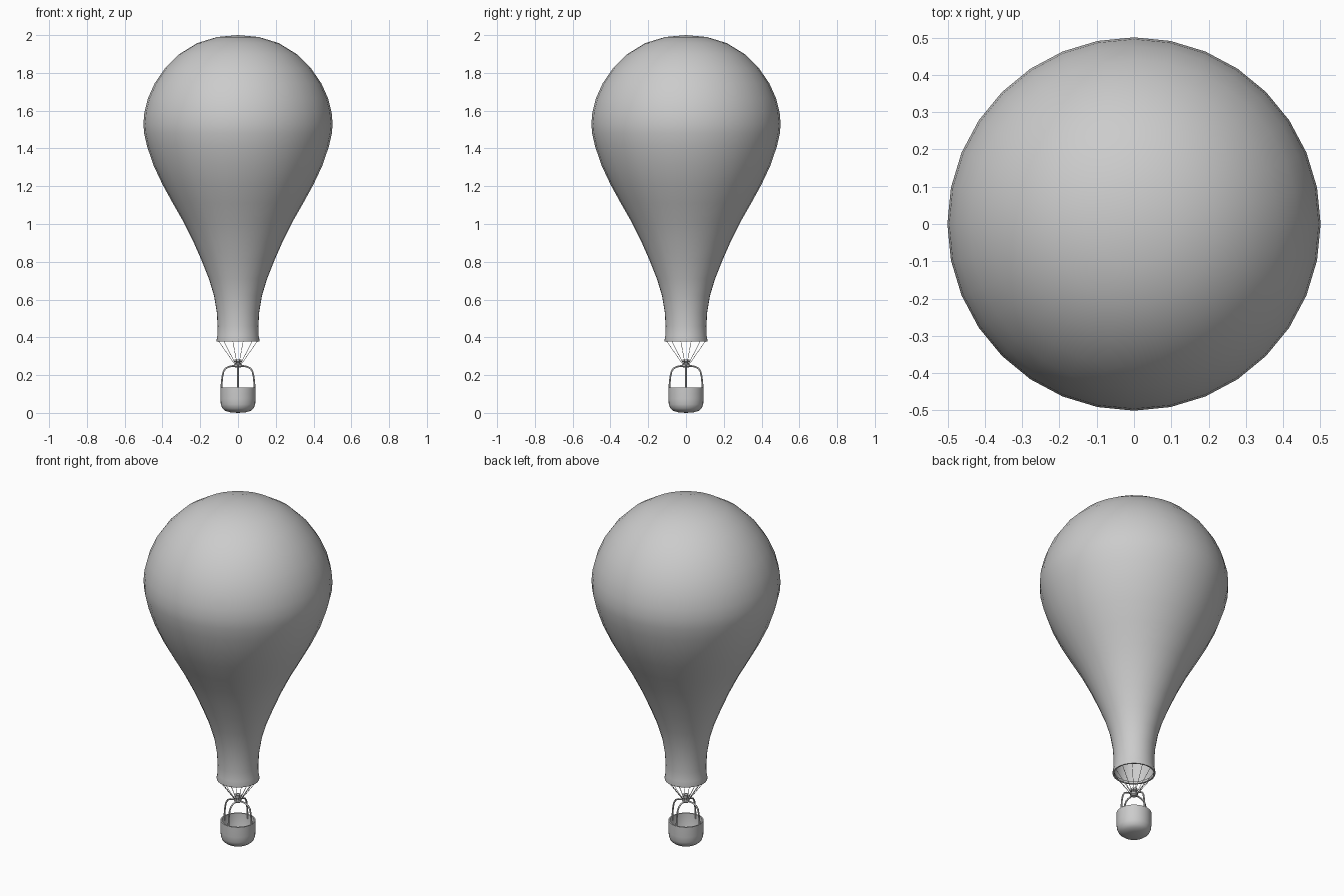
import bpy, bmesh, math
from mathutils import Vector

if "Cube" in bpy.data.objects:
    bpy.data.objects.remove(bpy.data.objects["Cube"])


def finish(name, bm, angle=60):
    bmesh.ops.remove_doubles(bm, verts=bm.verts, dist=1e-5)
    mesh = bpy.data.meshes.new(name)
    bm.to_mesh(mesh)
    bm.free()
    ob = bpy.data.objects.new(name, mesh)
    bpy.context.collection.objects.link(ob)
    bpy.ops.object.select_all(action='DESELECT')
    ob.select_set(True)
    bpy.context.view_layer.objects.active = ob
    bpy.ops.object.shade_smooth_by_angle(angle=math.radians(angle))
    return ob


def lathe(name, profile, sides=32, angle=60):
    """Revolve an (r, z) profile, listed bottom to top on the outside."""
    bm = bmesh.new()
    vs = [bm.verts.new((r, 0, z)) for r, z in profile]
    es = [bm.edges.new(p) for p in zip(vs, vs[1:])]
    bmesh.ops.spin(bm, geom=vs + es, cent=(0, 0, 0), axis=(0, 0, 1),
                   angle=2 * math.pi, steps=sides)
    bmesh.ops.remove_doubles(bm, verts=bm.verts, dist=1e-5)
    bmesh.ops.recalc_face_normals(bm, faces=bm.faces)
    return finish(name, bm, angle)


def tubes(name, path, radius, count, offset, sides=8):
    """Sweep a round tube along an (r, z) path and repeat it about z."""
    bm = bmesh.new()
    for k in range(count):
        a = offset + 2 * math.pi * k / count
        out, side = Vector((math.cos(a), math.sin(a), 0)), Vector((-math.sin(a), math.cos(a), 0))
        rings = []
        for i, (r, z) in enumerate(path):
            p0, p1 = path[max(i - 1, 0)], path[min(i + 1, len(path) - 1)]
            t = (out * (p1[0] - p0[0]) + Vector((0, 0, p1[1] - p0[1]))).normalized()
            n = t.cross(side)
            c = out * r + Vector((0, 0, z))
            rings.append([bm.verts.new(c + radius * (n * math.cos(b) + side * math.sin(b)))
                          for b in (2 * math.pi * j / sides for j in range(sides))])
        for lo, hi in zip(rings, rings[1:]):
            for j in range(sides):
                m = (j + 1) % sides
                bm.faces.new((lo[j], lo[m], hi[m], hi[j]))
        bm.faces.new(rings[0][::-1])
        bm.faces.new(rings[-1])
    bmesh.ops.recalc_face_normals(bm, faces=bm.faces)
    return finish(name, bm)


# Envelope: open mouth with a small rolled lip
lathe("envelope", [
    (0.103, 0.39), (0.105, 0.378), (0.113, 0.377), (0.114, 0.385), (0.109, 0.41),
    (0.108, 0.46), (0.112, 0.53), (0.127, 0.62), (0.154, 0.71), (0.194, 0.81),
    (0.238, 0.91), (0.288, 1.01), (0.345, 1.11), (0.400, 1.21), (0.447, 1.31),
    (0.481, 1.41), (0.497, 1.48), (0.501, 1.53), (0.496, 1.59), (0.477, 1.665),
    (0.441, 1.745), (0.386, 1.825), (0.310, 1.90), (0.215, 1.958), (0.110, 1.99),
    (0, 2.0)])

# Basket: round tub with a rounded bottom and a thin wall
lathe("basket", [
    (0, 0.0), (0.040, 0.003), (0.066, 0.010), (0.083, 0.024), (0.091, 0.045),
    (0.093, 0.075), (0.093, 0.135), (0.086, 0.135), (0.086, 0.050),
    (0.076, 0.028), (0.055, 0.017), (0, 0.013)])

# Four bent uprights from the basket up to the burner
tubes("basket_frame", [
    (0.087, 0.11), (0.087, 0.15), (0.083, 0.19), (0.077, 0.218), (0.066, 0.235),
    (0.050, 0.244), (0.030, 0.248), (0.0, 0.249)], 0.0045, 4, 0)

# Burner with a collar and nozzle
lathe("burner", [
    (0, 0.240), (0.014, 0.240), (0.020, 0.246), (0.020, 0.256), (0.014, 0.260),
    (0.014, 0.268), (0.019, 0.271), (0.019, 0.283), (0.012, 0.283), (0.010, 0.272),
    (0, 0.272)], 16, 40)

# Thin ropes from the burner to the mouth of the envelope
tubes("ropes", [(0.016, 0.255), (0.108, 0.382)], 0.0013, 12, math.radians(15), 6)
